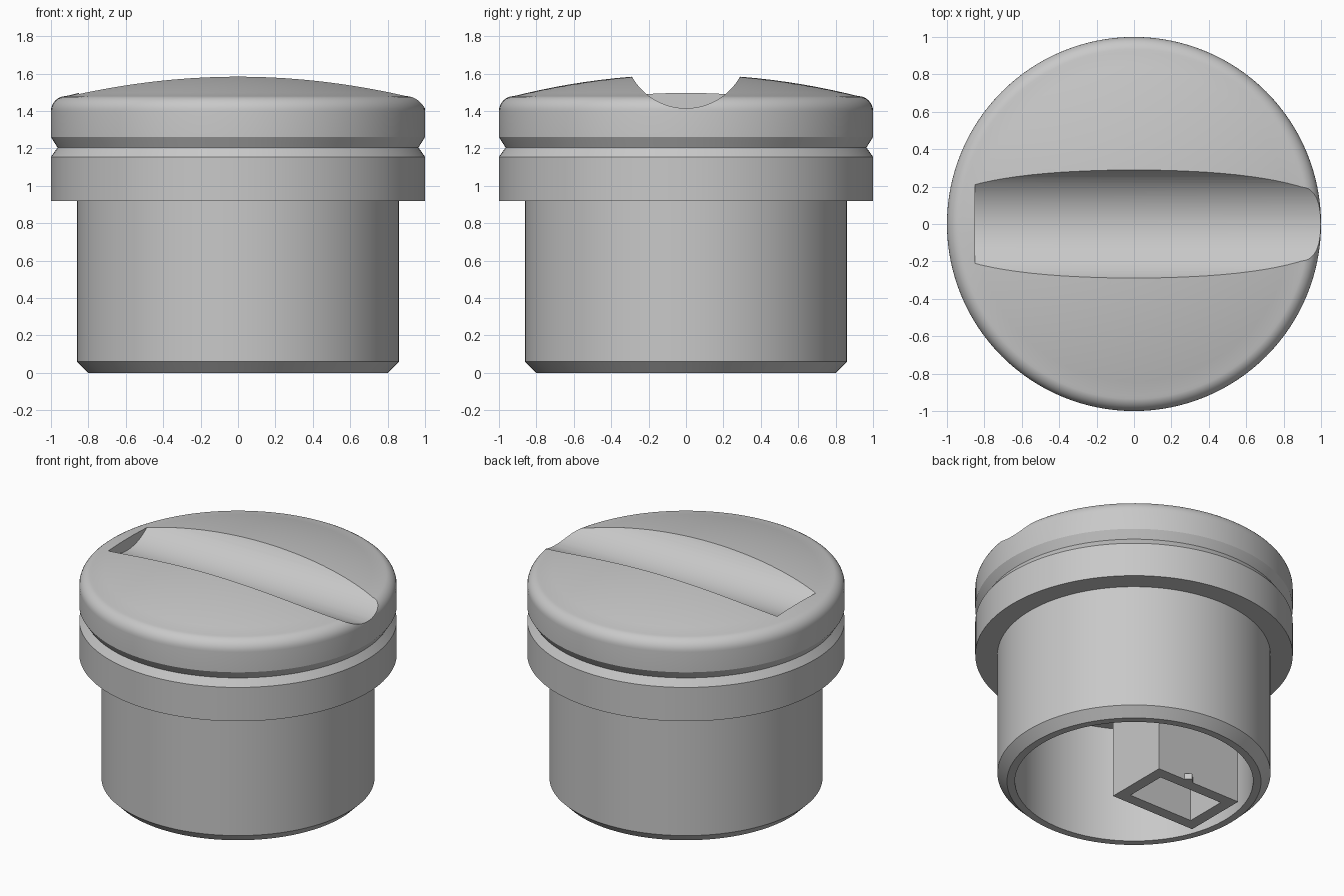
import bpy, bmesh, math
from mathutils import Matrix, Vector

if "Cube" in bpy.data.objects:
    bpy.data.objects.remove(bpy.data.objects["Cube"], do_unlink=True)

grey = bpy.data.materials.new("plain grey")
grey.use_nodes = True
colour = (0.58, 0.58, 0.58, 1)
grey.diffuse_color = colour
grey.node_tree.nodes["Principled BSDF"].inputs["Base Color"].default_value = colour


def make_object(name, bm):
    bmesh.ops.recalc_face_normals(bm, faces=bm.faces)
    mesh = bpy.data.meshes.new(name)
    bm.to_mesh(mesh)
    bm.free()
    mesh.materials.append(grey)
    obj = bpy.data.objects.new(name, mesh)
    bpy.context.collection.objects.link(obj)
    return obj


def lathe(name, profile, steps=128):
    bm = bmesh.new()
    verts = [bm.verts.new((r, 0, z)) for r, z in profile]
    edges = [bm.edges.new(pair) for pair in zip(verts, verts[1:])]
    bmesh.ops.spin(bm, geom=verts + edges, axis=(0, 0, 1), cent=(0, 0, 0),
                   angle=math.tau, steps=steps, use_merge=False)
    bmesh.ops.remove_doubles(bm, verts=bm.verts, dist=0.0005)
    return make_object(name, bm)


# Hollow plug: cavity, chamfered sleeve, flange, groove, rounded rim, dome
profile = [(0, 0.81), (0.75, 0.81), (0.75, 0), (0.80, 0), (0.86, 0.06),
           (0.86, 0.92), (1, 0.92), (1, 1.155), (0.965, 1.205), (1, 1.26)]
fillet = 0.08
for i in range(9):
    a = math.pi / 2 * i / 8
    profile.append((0.92 + fillet * math.cos(a), 1.40 + fillet * math.sin(a)))
for i in range(11, -1, -1):
    r = 0.92 * i / 12
    profile.append((r, 1.595 - 0.115 * (r / 0.92) ** 2))
plug = lathe("plug_body", profile)

# Scooped finger slot, closed at one end and open at the other
bm = bmesh.new()
turn = Matrix.Translation((0.225, 0, 1.747)) @ Matrix.Rotation(math.pi / 2, 4, "Y")
bmesh.ops.create_cone(bm, cap_ends=True, segments=96, radius1=0.332,
                      radius2=0.332, depth=2.15, matrix=turn)
cutter = make_object("slot_cutter", bm)
cutter.hide_render = True
cut = plug.modifiers.new("finger_slot", "BOOLEAN")
cut.operation = "DIFFERENCE"
cut.solver = "EXACT"
cut.object = cutter
bpy.context.view_layer.objects.active = plug
plug.select_set(True)
bpy.ops.object.modifier_apply(modifier=cut.name)
bpy.data.objects.remove(cutter, do_unlink=True)
bpy.ops.object.select_all(action="DESELECT")
plug.select_set(True)
bpy.context.view_layer.objects.active = plug
bpy.ops.object.shade_smooth_by_angle(angle=math.radians(25))

# Off-centre rectangular socket post inside the cavity
bm = bmesh.new()
size = Matrix.Diagonal((0.65, 0.45, 0.81, 1))
bmesh.ops.create_cube(bm, size=1, matrix=Matrix.Translation((-0.342, 0, 0.405)) @ size)
bm.normal_update()
bottom = min(bm.faces, key=lambda f: f.calc_center_median().z)
bmesh.ops.inset_region(bm, faces=[bottom], thickness=0.11)
hole = bmesh.ops.extrude_face_region(bm, geom=[bottom])
bmesh.ops.translate(bm, vec=(0, 0, 0.7),
                    verts=[v for v in hole["geom"] if isinstance(v, bmesh.types.BMVert)])
if bottom.is_valid:
    bmesh.ops.delete(bm, geom=[bottom], context="FACES_ONLY")
make_object("socket_post", bm)

# Small pointed catch on the post
bm = bmesh.new()
base = [bm.verts.new(p) for p in ((-0.22, 0.22, 0), (-0.30, 0.22, 0), (-0.26, 0.26, 0))]
face = bm.faces.new(base)
top = bmesh.ops.extrude_face_region(bm, geom=[face])
bmesh.ops.translate(bm, vec=Vector((0, 0, 0.04)),
                    verts=[v for v in top["geom"] if isinstance(v, bmesh.types.BMVert)])
make_object("post_catch", bm)
